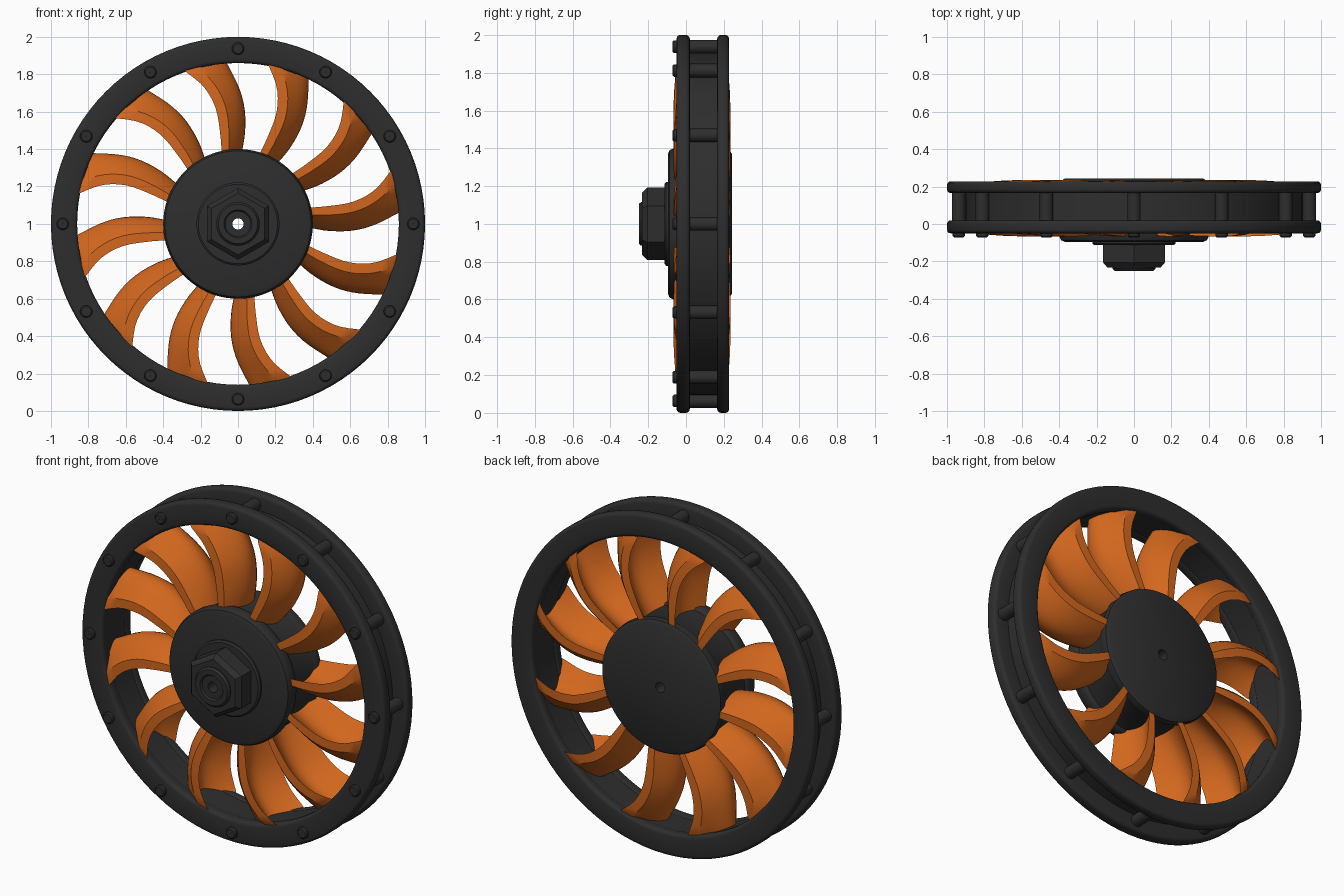
import bpy, bmesh, math

if "Cube" in bpy.data.objects:
    bpy.data.objects.remove(bpy.data.objects["Cube"])

def material(name, rgb):
    m = bpy.data.materials.new(name)
    m.diffuse_color = (*rgb, 1)
    m.use_nodes = True
    m.node_tree.nodes["Principled BSDF"].inputs["Base Color"].default_value = m.diffuse_color
    return m

DARK = material("charcoal", (0.027, 0.027, 0.027))
ORANGE = material("orange", (0.645, 0.135, 0.013))
CZ = 1.0  # wheel axle height, axle runs along y

def finish(name, bm, mat, angle=35):
    bmesh.ops.recalc_face_normals(bm, faces=bm.faces)
    me = bpy.data.meshes.new(name)
    bm.to_mesh(me)
    bm.free()
    me.materials.append(mat)
    ob = bpy.data.objects.new(name, me)
    bpy.context.collection.objects.link(ob)
    bpy.ops.object.select_all(action='DESELECT')
    ob.select_set(True)
    bpy.context.view_layer.objects.active = ob
    bpy.ops.object.shade_smooth_by_angle(angle=math.radians(angle))
    return ob

def add_lathe(bm, profile, segs, cx=0, cz=CZ):
    """Revolve a closed (radius, y) profile about an axis parallel to y."""
    rings = []
    for i in range(segs):
        a = 2 * math.pi * i / segs
        rings.append([bm.verts.new((cx + r * math.sin(a), y, cz + r * math.cos(a))) for r, y in profile])
    n = len(profile)
    for i in range(segs):
        p, q = rings[i], rings[(i + 1) % segs]
        for j in range(n):
            k = (j + 1) % n
            bm.faces.new((p[j], p[k], q[k], q[j]))

def lathe(name, profile, segs=96):
    bm = bmesh.new()
    add_lathe(bm, profile, segs)
    return finish(name, bm, DARK)

def rounded_ring(r0, r1, y0, y1, b):
    """Ring section with rounded corners."""
    pts = []
    for cx, cy, start in ((r1 - b, y1 - b, 0), (r0 + b, y1 - b, 90), (r0 + b, y0 + b, 180), (r1 - b, y0 + b, 270)):
        for k in range(4):
            a = math.radians(start + 30 * k)
            pts.append((cx + b * math.cos(a), cy + b * math.sin(a)))
    return pts

# Rim: two flanges with a drum wall between them
lathe("front_rim_flange", rounded_ring(0.86, 1.0, -0.05, 0.02, 0.02))
lathe("back_rim_flange", rounded_ring(0.86, 1.0, 0.165, 0.228, 0.02))
lathe("rim_drum", [(0.865, -0.02), (0.905, -0.02), (0.905, 0.2), (0.865, 0.2)])

# Hub: front and back discs on a slightly narrower core, with axle hole
lathe("hub", [(0.03, -0.095), (0.37, -0.095), (0.39, -0.087), (0.4, -0.065), (0.4, -0.03), (0.395, -0.015),
              (0.383, -0.005), (0.38, 0.17), (0.388, 0.185), (0.395, 0.2), (0.39, 0.23), (0.37, 0.243), (0.03, 0.243)])
lathe("washer", [(0.03, -0.09), (0.222, -0.09), (0.222, -0.105), (0.212, -0.113), (0.03, -0.113)])

# Hexagonal nut and centre collar
bm = bmesh.new()
add_lathe(bm, [(0.05, -0.1), (0.192, -0.1), (0.192, -0.205), (0.165, -0.232), (0.05, -0.232)], 6)
finish("hex_nut", bm, DARK, 20)
lathe("nut_collar", [(0.03, -0.1), (0.115, -0.1), (0.115, -0.238), (0.105, -0.25),
                     (0.075, -0.25), (0.068, -0.24), (0.03, -0.24)], 48)

# Twelve spacer pins between the flanges and bolt heads on the front
pins, bolts = bmesh.new(), bmesh.new()
for i in range(12):
    a = math.radians(30 * i)
    x, z = 0.937 * math.sin(a), CZ + 0.937 * math.cos(a)
    add_lathe(pins, [(0.001, 0.0), (0.036, 0.0), (0.036, 0.19), (0.001, 0.19)], 20, x, z)
    add_lathe(bolts, [(0.001, -0.03), (0.033, -0.03), (0.033, -0.064), (0.026, -0.071), (0.001, -0.071)], 20, x, z)
finish("rim_spacer_pins", pins, DARK)
finish("rim_bolt_heads", bolts, DARK)

# Blades: swept scoops, edges on the left curve, bulging towards the right curve
LEFT = [(-0.085, 0.345), (-0.095, 0.48), (-0.12, 0.62), (-0.185, 0.735), (-0.295, 0.825)]
RIGHT = [(0.015, 0.36), (0.037, 0.48), (0.036, 0.61), (0.005, 0.73), (-0.065, 0.87)]

def sample(pts, t):
    """Catmull-Rom point on a short path, t in 0..1."""
    f = t * (len(pts) - 1)
    i = min(int(f), len(pts) - 2)
    u = f - i
    p = [pts[max(0, min(len(pts) - 1, i + k))] for k in (-1, 0, 1, 2)]
    return [0.5 * (2 * b + (c - a) * u + (2 * a - 5 * b + 4 * c - d) * u * u + (3 * b - a - 3 * c + d) * u ** 3)
            for a, b, c, d in zip(*p)]

NS, NT, LIP = 14, 12, 0.36

def blade(index):
    ang = -math.radians(30 * index)
    ca, sa = math.cos(ang), math.sin(ang)
    bm = bmesh.new()
    rows = []
    for i in range(NS + 1):
        s = i / NS
        (lx, lz), (rx, rz) = sample(LEFT, s), sample(RIGHT, s)
        swell = math.sin(math.pi * (0.15 + 0.85 * s)) ** 0.5 if s < 1 else 0
        y0, y1 = -0.04 - 0.026 * swell, 0.21 + 0.025 * swell
        loop = []
        for k in range(2 * (NT + 1)):
            outer = k <= NT
            t = k / NT if outer else (2 * NT + 1 - k) / NT
            u = (1 - LIP) * math.sin(math.pi * t) if 0 < t < 1 else 0
            u += LIP if outer else 0
            x, z = lx + (rx - lx) * u, lz + (rz - lz) * u
            loop.append(bm.verts.new((x * ca - z * sa, y0 + (y1 - y0) * t, CZ + x * sa + z * ca)))
        rows.append(loop)
    n = len(rows[0])
    for p, q in zip(rows, rows[1:]):
        for j in range(n):
            bm.faces.new((p[j], p[(j + 1) % n], q[(j + 1) % n], q[j]))
    for end in (rows[0], rows[-1]):
        for j in range(NT):
            bm.faces.new((end[j], end[j + 1], end[n - 2 - j], end[n - 1 - j]))
    finish(f"blade_{index + 1}", bm, ORANGE, 30)

for i in range(12):
    blade(i)
